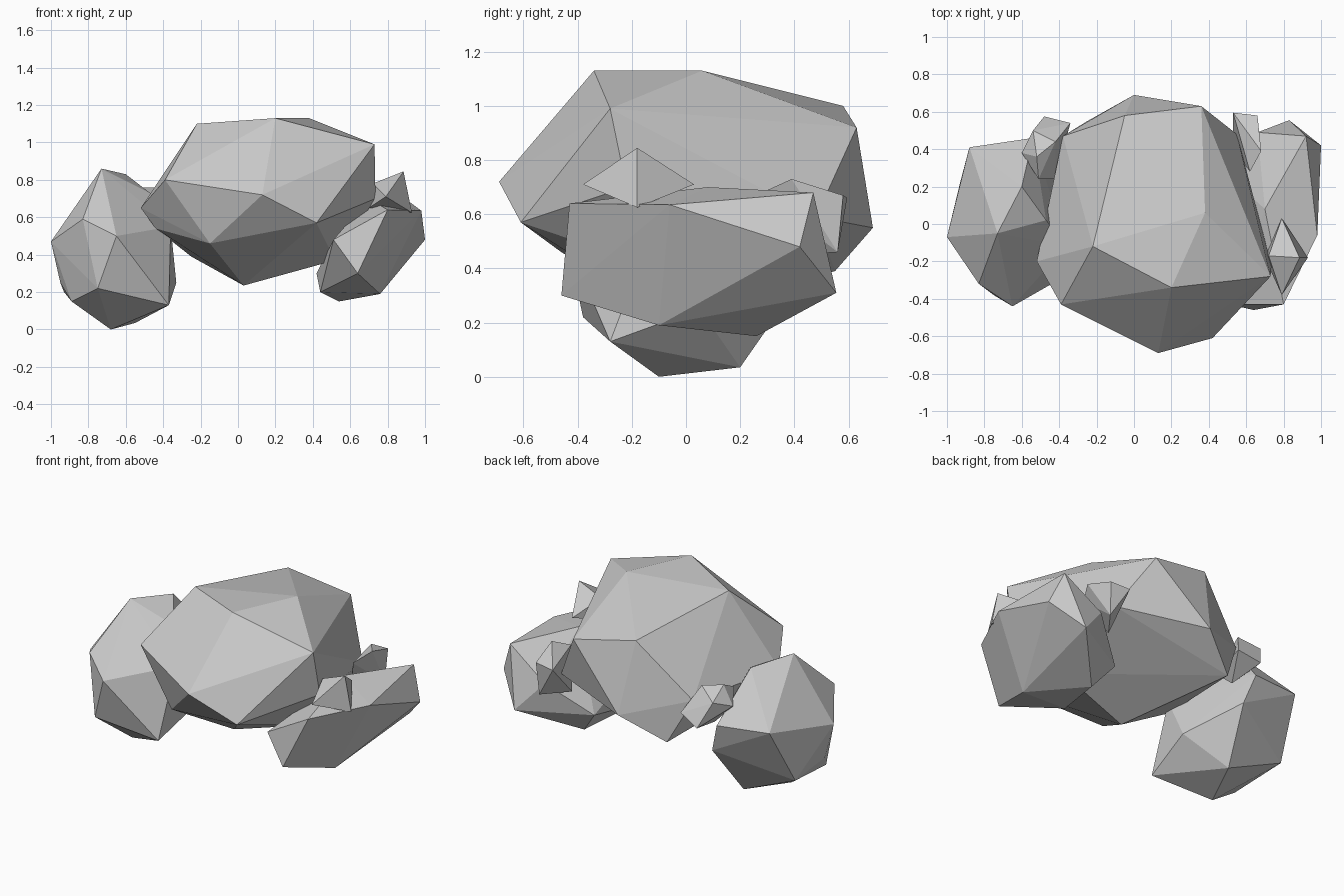
import bpy, bmesh

def rock(name, corners):
    """Chiselled boulder: flat-faced convex hull around a few corner points."""
    bm = bmesh.new()
    for c in corners:
        bm.verts.new(c)
    bmesh.ops.convex_hull(bm, input=bm.verts[:])
    bmesh.ops.delete(bm, geom=[v for v in bm.verts if not v.link_faces], context='VERTS')
    bmesh.ops.recalc_face_normals(bm, faces=bm.faces[:])
    mesh = bpy.data.meshes.new(name)
    bm.to_mesh(mesh)
    bm.free()
    obj = bpy.data.objects.new(name, mesh)
    bpy.context.collection.objects.link(obj)
    return obj

# Large central boulder: top, waist, underside
rock("main_boulder", [
    (.20, -.34, 1.13), (.38, .06, 1.13), (-.22, -.12, 1.10), (-.05, .58, 1.0),
    (.36, .63, .92), (.73, -.28, .99), (-.39, -.43, .80), (.13, -.69, .72),
    (.42, -.61, .57), (-.52, -.20, .65), (0, .69, .55), (-.38, .47, .66),
    (.55, .48, .59), (.735, -.22, .70), (-.15, -.46, .46), (-.44, -.20, .54),
    (-.25, .55, .39), (.52, -.02, .37), (.03, -.08, .235)])

# Left boulder, resting on the ground
rock("left_boulder", [
    (-.73, -.05, .86), (-.60, .20, .83), (-.47, .02, .73), (-.83, -.32, .59),
    (-.65, -.44, .50), (-1.0, -.07, .47), (-.88, .41, .56), (-.54, .46, .54),
    (-.48, .42, .35), (-.75, -.38, .22), (-.89, -.15, .15), (-.95, -.05, .25),
    (-.93, .22, .20), (-.68, -.10, 0), (-.55, .20, .035), (-.37, -.28, .13),
    (-.33, .05, .25), (-.36, -.12, .55)])

# Right boulder, slab-like and tilted
rock("right_boulder", [
    (.80, -.43, .64), (.98, -.06, .635), (.92, .47, .68), (1.0, .42, .48),
    (.83, .555, .31), (.54, .26, .15), (.76, -.10, .19), (.64, -.46, .30),
    (.44, -.10, .20), (.51, -.43, .48), (.66, .49, .50), (.70, .08, .70),
    (.42, .33, .30)])

# Small stones wedged in the gaps
rock("right_front_chip", [
    (.885, -.18, .845), (.72, -.17, .78), (.93, -.18, .625),
    (.79, .03, .71), (.79, -.38, .71), (.70, -.18, .65)])
rock("right_back_chip", [
    (.53, .595, .66), (.66, .58, .67), (.68, .39, .73), (.62, .28, .68),
    (.53, .40, .45), (.65, .56, .46)])
rock("left_back_chip", [
    (-.48, .575, .55), (-.34, .54, .60), (-.60, .38, .65), (-.52, .36, .76),
    (-.42, .44, .76), (-.54, .50, .70), (-.51, .24, .70), (-.42, .24, .60),
    (-.45, .35, .50)])
